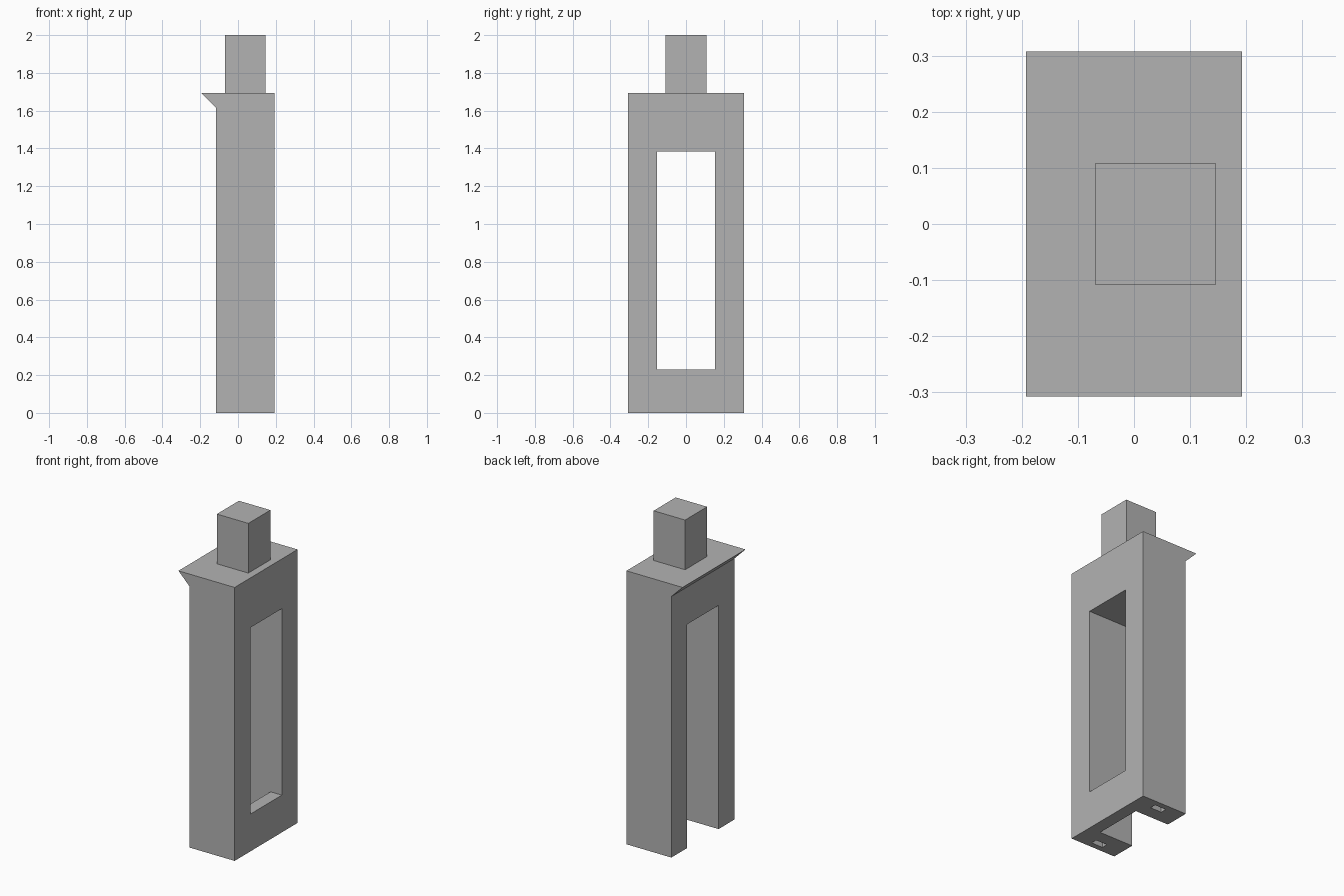
import bpy
import bmesh

cube = bpy.data.objects.get("Cube")
if cube:
    bpy.data.objects.remove(cube, do_unlink=True)

U = 2 / 26  # the whole part is 26 units tall

grey = bpy.data.materials.new("plain grey")
grey.use_nodes = True
grey.diffuse_color = (0.45, 0.45, 0.45, 1)
grey.node_tree.nodes["Principled BSDF"].inputs["Base Color"].default_value = (0.45, 0.45, 0.45, 1)


def prism(name, profile, y0, y1):
    """Extrude an x-z profile (in units) from y0 to y1."""
    bm = bmesh.new()
    face = bm.faces.new([bm.verts.new((x * U, y0 * U, z * U)) for x, z in profile])
    out = bmesh.ops.extrude_face_region(bm, geom=[face])
    moved = [v for v in out["geom"] if isinstance(v, bmesh.types.BMVert)]
    bmesh.ops.translate(bm, verts=moved, vec=(0, (y1 - y0) * U, 0))
    bmesh.ops.recalc_face_normals(bm, faces=bm.faces)
    mesh = bpy.data.meshes.new(name)
    bm.to_mesh(mesh)
    bm.free()
    mesh.materials.append(grey)
    obj = bpy.data.objects.new(name, mesh)
    bpy.context.collection.objects.link(obj)
    return obj


def box(name, x0, x1, y0, y1, z0, z1):
    return prism(name, [(x0, z0), (x1, z0), (x1, z1), (x0, z1)], y0, y1)


def cut(target, cutter):
    cutter.hide_render = True
    mod = target.modifiers.new("cut", 'BOOLEAN')
    mod.operation = 'DIFFERENCE'
    mod.solver = 'EXACT'
    mod.object = cutter
    bpy.context.view_layer.objects.active = target
    bpy.ops.object.modifier_apply(modifier=mod.name)
    bpy.data.objects.remove(cutter, do_unlink=True)


# Body with the overhanging lip along its top left edge
body = prism("frame_body", [(-1.5, 0), (2.5, 0), (2.5, 22), (-2.5, 22), (-1.5, 21)], -4, 4)

# Window through the body, running down behind a thin lower panel
cut(body, prism("window_cutter",
                [(-3, -1), (1.5, -1), (1.5, 3), (3, 3), (3, 18), (-3, 18)], -2, 2))

# Small socket under each leg
for side in (-1, 1):
    ya, yb = sorted((side * 3.05, side * 3.55))
    cut(body, box("socket_cutter", 0, 1, ya, yb, -1, 1))

# Square stem on top
stem = box("top_stem", -0.9, 1.9, -1.4, 1.4, 22, 26)
